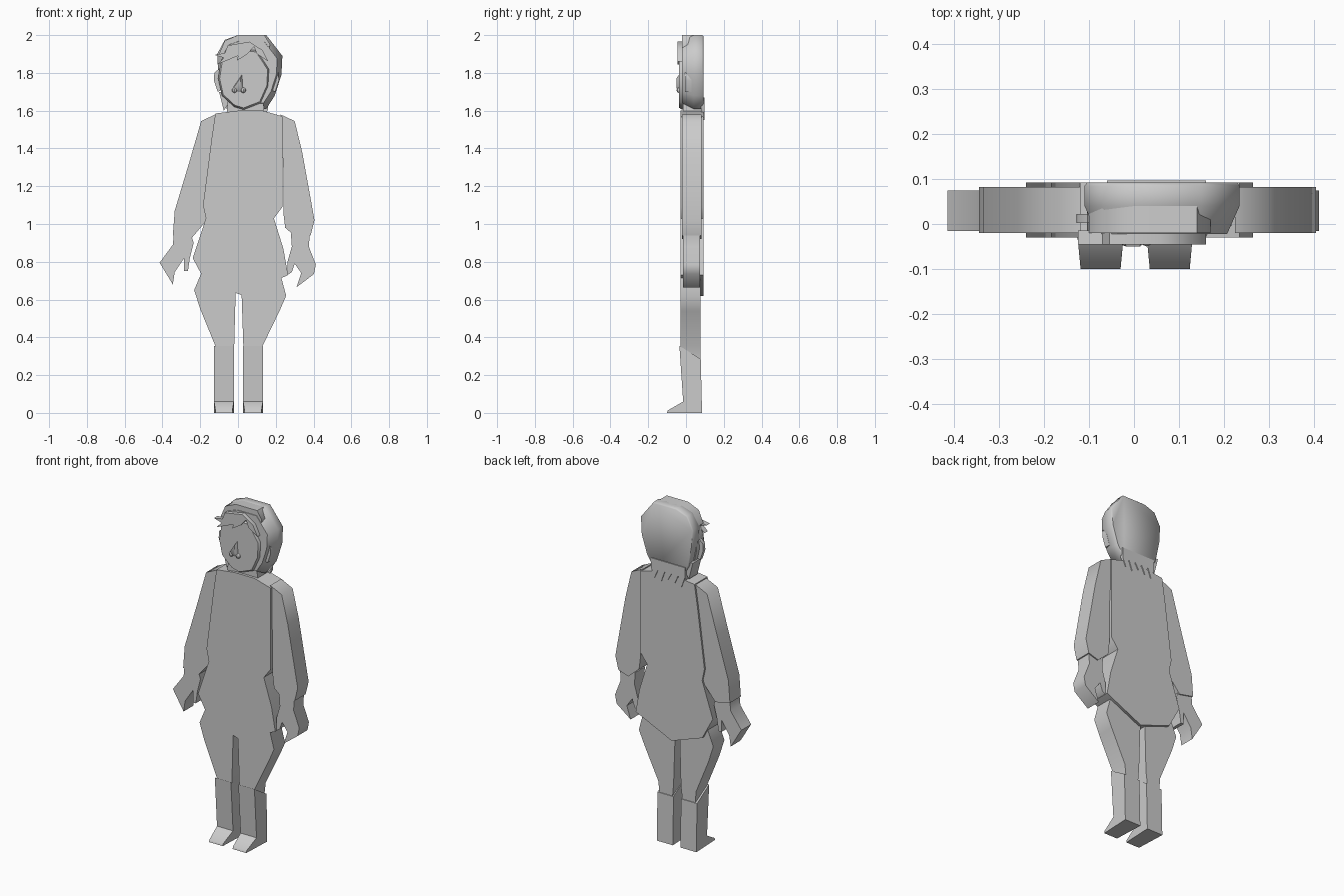
import bpy, bmesh


def loft(name, outline, rings, axis='y', angle=0.9):
    """Loft an outline through rings of (depth, scale); outline is (x,z), or (y,z) when axis is x."""
    us = [p[0] for p in outline]
    vs = [p[1] for p in outline]
    cu, cv = (min(us) + max(us)) / 2, (min(vs) + max(vs)) / 2
    bm = bmesh.new()
    loops = []
    for d, s in rings:
        loop = []
        for u, v in outline:
            a, b = cu + (u - cu) * s, cv + (v - cv) * s
            loop.append(bm.verts.new((a, d, b) if axis == 'y' else (d, a, b)))
        loops.append(loop)
    n = len(outline)
    for l0, l1 in zip(loops, loops[1:]):
        for i in range(n):
            j = (i + 1) % n
            bm.faces.new((l0[i], l0[j], l1[j], l1[i]))
    bm.faces.new(loops[0])
    bm.faces.new(loops[-1][::-1])
    bmesh.ops.recalc_face_normals(bm, faces=bm.faces)
    me = bpy.data.meshes.new(name)
    bm.to_mesh(me)
    bm.free()
    ob = bpy.data.objects.new(name, me)
    bpy.context.collection.objects.link(ob)
    bpy.ops.object.select_all(action='DESELECT')
    ob.select_set(True)
    bpy.context.view_layer.objects.active = ob
    bpy.ops.object.shade_smooth_by_angle(angle=angle)
    return ob


def slab(name, outline, y0, y1):
    return loft(name, outline, [(y0, 1), (y1, 1)])


# Torso
slab("torso", [(-0.12, 1.585), (0, 1.6), (0.13, 1.6), (0.235, 1.57), (0.235, 1.09),
               (0.19, 1.03), (0.24, 0.87), (0.265, 0.73), (0.03, 0.62), (-0.17, 0.69),
               (-0.24, 0.82), (-0.17, 1.03), (-0.185, 1.1), (-0.14, 1.45)], -0.03, 0.092)

# Sleeves
slab("left_sleeve", [(-0.12, 1.58), (-0.195, 1.545), (-0.26, 1.32), (-0.335, 1.07),
                     (-0.345, 0.94), (-0.25, 0.92), (-0.165, 1.02), (-0.165, 1.12)], -0.02, 0.082)
slab("right_sleeve", [(0.225, 1.58), (0.3, 1.545), (0.34, 1.38), (0.405, 1.02), (0.385, 0.94),
                      (0.32, 0.92), (0.25, 0.98), (0.24, 1.06), (0.24, 1.29)], -0.02, 0.082)

# Hands
slab("left_hand", [(-0.34, 0.94), (-0.345, 0.89), (-0.415, 0.795), (-0.345, 0.68), (-0.335, 0.745),
                   (-0.285, 0.82), (-0.285, 0.75), (-0.265, 0.75), (-0.255, 0.82),
                   (-0.235, 0.9), (-0.25, 0.95)], -0.016, 0.075)
slab("right_hand", [(0.38, 0.95), (0.375, 0.88), (0.412, 0.785), (0.402, 0.735), (0.31, 0.665),
                    (0.335, 0.74), (0.3, 0.79), (0.285, 0.745), (0.262, 0.73), (0.262, 0.8),
                    (0.285, 0.88), (0.28, 0.95)], -0.016, 0.075)

# Legs
slab("left_leg", [(-0.19, 0.75), (-0.232, 0.65), (-0.2, 0.55), (-0.118, 0.35), (-0.115, 0.28),
                  (-0.03, 0.28), (-0.02, 0.36), (-0.012, 0.66)], -0.028, 0.076)
slab("right_leg", [(0.22, 0.75), (0.255, 0.62), (0.22, 0.54), (0.128, 0.35), (0.12, 0.28),
                   (0.035, 0.28), (0.028, 0.36), (0.018, 0.66)], -0.028, 0.076)

# Boots, with the toe narrowed slightly
boot = [(-0.035, 0.355), (0.078, 0.285), (0.085, 0), (-0.1, 0), (-0.098, 0.012), (-0.015, 0.06)]
for name, x0, x1 in (("left_boot", -0.127, -0.022), ("right_boot", 0.027, 0.132)):
    ob = loft(name, boot, [(x0, 1), (x1, 1)], axis='x')
    mid = (x0 + x1) / 2
    for v in ob.data.vertices:
        if v.co.y < -0.09:
            v.co.x = mid + (v.co.x - mid) * 0.85

# Neck and face
slab("neck", [(-0.05, 1.7), (0.13, 1.7), (0.14, 1.58), (-0.06, 1.58)], -0.015, 0.082)
loft("face", [(0.03, 1.605), (0.12, 1.64), (0.16, 1.73), (0.165, 1.82), (0.1, 1.92), (0, 1.93),
              (-0.09, 1.87), (-0.105, 1.77), (-0.085, 1.68), (-0.02, 1.62)],
     [(0.05, 1), (-0.02, 1), (-0.036, 0.94)])

# Hair mass behind the face
loft("hair", [(0, 2), (0.15, 2), (0.235, 1.89), (0.23, 1.79), (0.195, 1.68), (0.15, 1.61),
              (-0.04, 1.61), (-0.08, 1.68), (-0.105, 1.8), (-0.11, 1.9), (-0.07, 1.975)],
     [(0.092, 0.97), (0.085, 1), (0.04, 1), (-0.022, 0.84)])
slab("hair_crown", [(0, 2), (0.14, 2), (0.17, 1.95), (0.15, 1.87), (-0.07, 1.87),
                    (-0.1, 1.9), (-0.07, 1.97)], -0.02, 0.07)

# Jagged fringe
slab("fringe", [(-0.125, 1.895), (-0.07, 1.905), (-0.055, 1.945), (0.06, 1.965), (0.13, 1.92),
                (0.16, 1.86), (0.1, 1.9), (0.085, 1.94), (0.05, 1.9), (-0.005, 1.865), (0.0, 1.89),
                (-0.11, 1.845), (-0.075, 1.88)], -0.046, -0.015)

# Nape spikes
nape = [(-0.06, 1.67), (0.16, 1.67)]
for i in range(11):
    nape.append((0.16 - 0.022 * i, 1.55 + 0.01 * (i % 3) if i % 2 else 1.61))
slab("nape_hair", nape, 0.08, 0.097)
slab("left_side_lock", [(-0.1, 1.7), (-0.06, 1.7), (-0.045, 1.6), (-0.055, 1.63), (-0.075, 1.6)], 0.0, 0.08)

# Ears
ear = [(0, 1.82), (0.022, 1.8), (0.025, 1.76), (0.005, 1.7), (-0.02, 1.71), (-0.02, 1.8)]
slab("left_ear", [(-0.103 - x, z) for x, z in ear], 0.002, 0.022)
slab("right_ear", [(0.192 + x, z) for x, z in ear], -0.005, 0.03)

# Nose: thin wedge with two nostril bumps
loft("nose", [(0.025, 1.8), (-0.032, 1.715), (-0.015, 1.695), (0.015, 1.69), (0.03, 1.71)],
     [(-0.03, 1), (-0.05, 0.5)])
for name, x in (("left_nostril", -0.018), ("right_nostril", 0.028)):
    bpy.ops.mesh.primitive_uv_sphere_add(segments=8, ring_count=6, radius=0.014, location=(x, -0.036, 1.708))
    bpy.context.object.name = name
